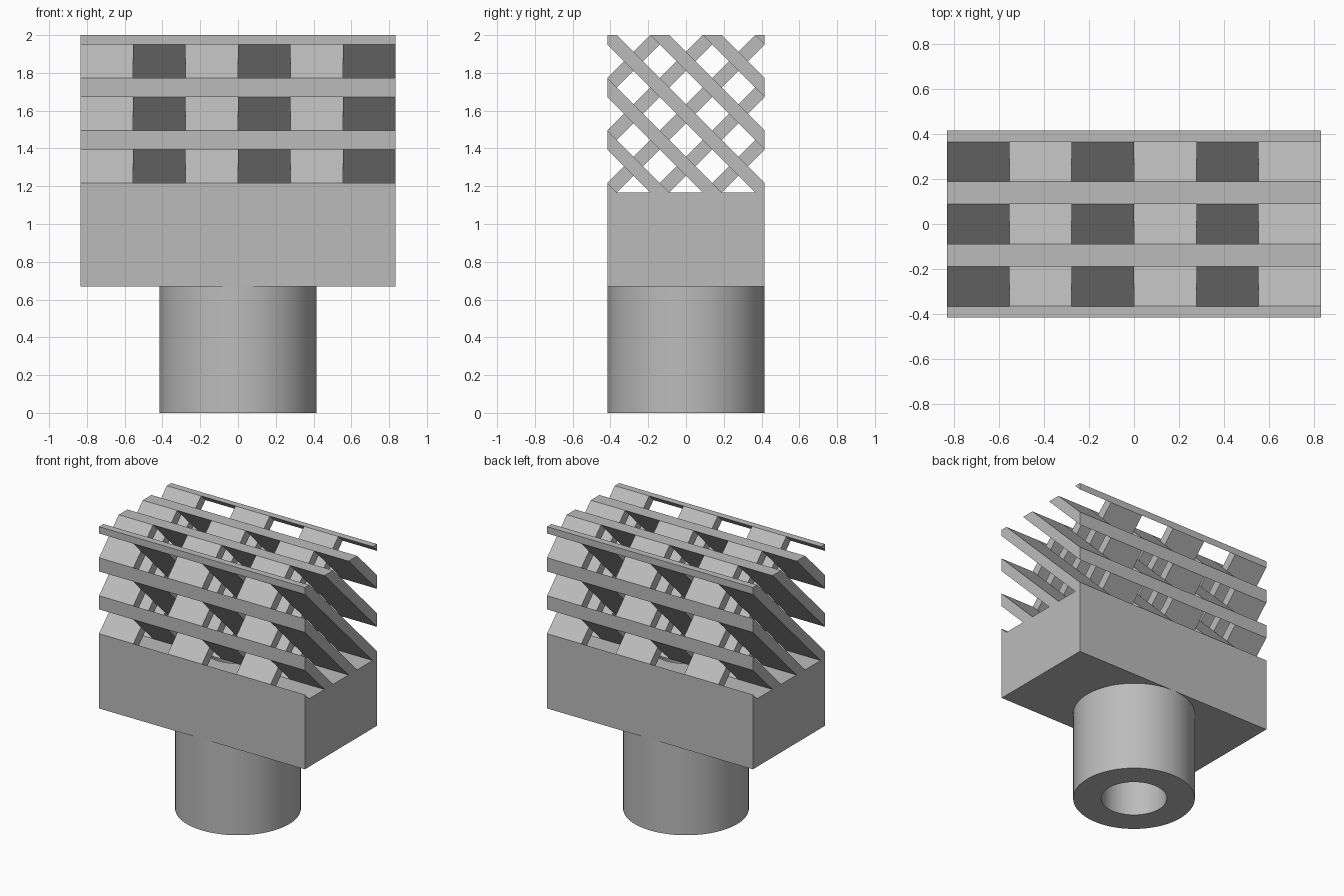
import bpy
import bmesh
from mathutils import Matrix, Vector

cube = bpy.data.objects.get("Cube")
if cube:
    bpy.data.objects.remove(cube, do_unlink=True)

HALF_X, HALF_Y = 0.833, 0.4167
PIPE_TOP, BLOCK_TOP, TOP = 0.67, 1.167, 2.0
BORE = 0.225
COLUMNS = 6
PITCH = 2 * HALF_Y / 3      # spacing between parallel slats
SLAT_HALF = 0.05            # half of a slat's vertical thickness

grey = bpy.data.materials.new("plain grey")
grey.use_nodes = True
colour = (0.5, 0.5, 0.5, 1)
grey.diffuse_color = colour
grey.node_tree.nodes["Principled BSDF"].inputs["Base Color"].default_value = colour


def add_object(name, bm):
    bmesh.ops.recalc_face_normals(bm, faces=bm.faces[:])
    mesh = bpy.data.meshes.new(name)
    bm.to_mesh(mesh)
    bm.free()
    mesh.materials.append(grey)
    obj = bpy.data.objects.new(name, mesh)
    bpy.context.collection.objects.link(obj)
    return obj


def box(bm, low, high):
    low, high = Vector(low), Vector(high)
    place = Matrix.Translation((low + high) / 2) @ Matrix.Diagonal((*(high - low), 1))
    bmesh.ops.create_cube(bm, size=1, matrix=place)


def cylinder(name, radius, low, high):
    bm = bmesh.new()
    bmesh.ops.create_cone(bm, cap_ends=True, segments=96, radius1=radius, radius2=radius,
                          depth=high - low, matrix=Matrix.Translation((0, 0, (low + high) / 2)))
    return add_object(name, bm)


def slat(name, x0, x1, lean, offset):
    """Cut a sloping slat out of one column of the lattice block."""
    bm = bmesh.new()
    box(bm, (x0, -HALF_Y, BLOCK_TOP), (x1, HALF_Y, TOP))
    middle = Vector((0, 0, (BLOCK_TOP + TOP) / 2 + offset))
    normal = Vector((0, -lean, 1))
    for side in (1, -1):
        bmesh.ops.bisect_plane(bm, geom=bm.verts[:] + bm.edges[:] + bm.faces[:],
                               plane_co=middle + Vector((0, 0, side * SLAT_HALF)),
                               plane_no=normal * side, clear_outer=True)
        rim = [e for e in bm.edges if e.is_boundary]
        if rim:
            bmesh.ops.holes_fill(bm, edges=rim, sides=0)
    add_object(name, bm)


# Base block and inlet pipe, bored through
bm = bmesh.new()
box(bm, (-HALF_X, -HALF_Y, PIPE_TOP), (HALF_X, HALF_Y, BLOCK_TOP))
block = add_object("base_block", bm)
pipe = cylinder("inlet_pipe", HALF_Y, 0, PIPE_TOP)
cutter = cylinder("bore_cutter", BORE, -0.1, BLOCK_TOP + 0.1)
cutter.hide_render = True
for part in (block, pipe):
    cut = part.modifiers.new("bore", "BOOLEAN")
    cut.operation = "DIFFERENCE"
    cut.object = cutter
    bpy.ops.object.select_all(action="DESELECT")
    part.select_set(True)
    bpy.context.view_layer.objects.active = part
    bpy.ops.object.modifier_apply(modifier=cut.name)
    bpy.ops.object.shade_smooth_by_angle()
bpy.data.objects.remove(cutter, do_unlink=True)

# Crossed slats, leaning the other way in each next column
width = 2 * HALF_X / COLUMNS
for column in range(COLUMNS):
    x0 = -HALF_X + column * width
    lean = 1 if column % 2 == 0 else -1
    for step in range(-3, 4):
        slat(f"slat_{column + 1}_{step + 4}", x0, x0 + width, lean, step * PITCH)
